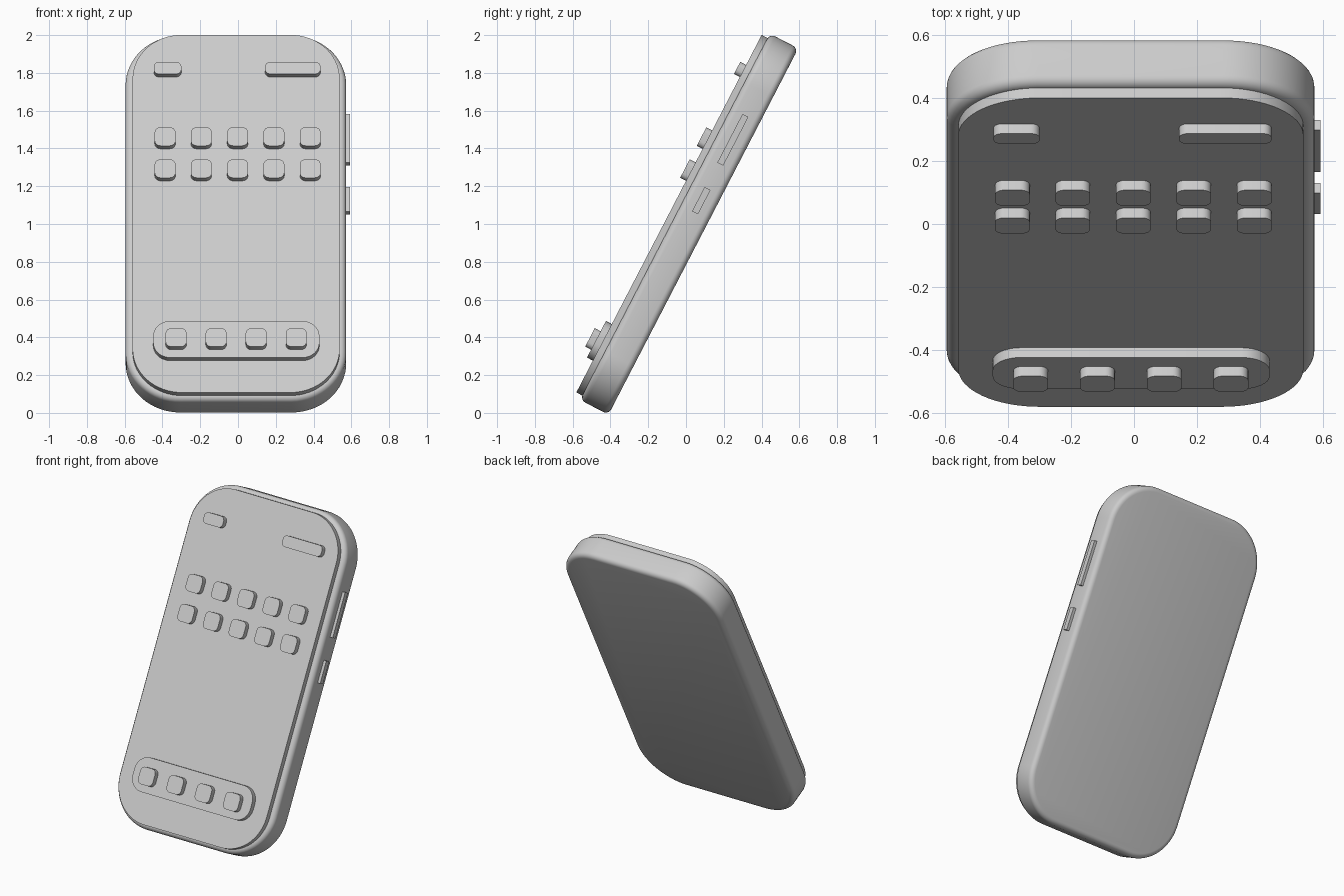
import bpy, bmesh
from math import radians, cos, sin, pi
from mathutils import Matrix

if "Cube" in bpy.data.objects:
    bpy.data.objects.remove(bpy.data.objects["Cube"])

# Local frame: x = across, z = along the phone, -y = out of the screen.
TILT = Matrix.Translation((0, 0, 1)) @ Matrix.Rotation(radians(-27.4), 4, 'X')


def slab(name, cx, cz, w, h, back, front, r, segs=6, bevel=0.0):
    """Rounded rectangle extruded from depth `back` to depth `front`."""
    bm = bmesh.new()
    pts = []
    for k, (sx, sz) in enumerate([(1, 1), (-1, 1), (-1, -1), (1, -1)]):
        for i in range(segs + 1):
            a = (k + i / segs) * pi / 2
            pts.append((cx + sx * (w / 2 - r) + r * cos(a),
                        cz + sz * (h / 2 - r) + r * sin(a)))
    face = bm.faces.new([bm.verts.new((x, -back, z)) for x, z in pts])
    ext = bmesh.ops.extrude_face_region(bm, geom=[face], use_keep_orig=True)
    moved = [v for v in ext['geom'] if isinstance(v, bmesh.types.BMVert)]
    bmesh.ops.translate(bm, verts=moved, vec=(0, back - front, 0))
    bmesh.ops.recalc_face_normals(bm, faces=bm.faces[:])
    if bevel:
        rim = [e for e in bm.edges if len(e.link_faces) == 2
               and e.calc_face_angle() > radians(60)]
        bmesh.ops.bevel(bm, geom=rim, offset=bevel, segments=5,
                        profile=0.5, affect='EDGES')
    mesh = bpy.data.meshes.new(name)
    bm.to_mesh(mesh)
    bm.free()
    ob = bpy.data.objects.new(name, mesh)
    bpy.context.collection.objects.link(ob)
    ob.matrix_world = TILT
    bpy.ops.object.select_all(action='DESELECT')
    ob.select_set(True)
    bpy.context.view_layer.objects.active = ob
    bpy.ops.object.shade_smooth_by_angle(angle=radians(35))
    return ob


def box(name, cx, cy, cz, sx, sy, sz):
    bpy.ops.mesh.primitive_cube_add(size=1)
    ob = bpy.context.object
    ob.name = name
    ob.data.transform(Matrix.Translation((cx, cy, cz)) @ Matrix.Diagonal((sx, sy, sz, 1)))
    ob.matrix_world = TILT


# Casing and screen plate
slab("casing", -0.011, 0.007, 1.168, 2.184, -0.10, 0.07, 0.29, 16, bevel=0.032)
slab("screen", -0.010, 0.007, 1.096, 2.132, 0.05, 0.105, 0.26, 16)

# Status bars at the top of the screen
slab("status_bar_left", -0.373, 0.858, 0.146, 0.072, 0.10, 0.14, 0.028)
slab("status_bar_right", 0.290, 0.858, 0.293, 0.072, 0.10, 0.14, 0.028)

# Two rows of icons
for row, z in enumerate((0.449, 0.258)):
    for i in range(5):
        slab(f"icon_{row}_{i}", -0.386 + 0.192 * i, z, 0.11, 0.11, 0.10, 0.14, 0.03)

# Dock with four icons
slab("dock", -0.009, -0.760, 0.88, 0.218, 0.10, 0.14, 0.09, 8)
for i in range(4):
    slab(f"dock_icon_{i}", -0.328 + 0.212 * i, -0.767, 0.11, 0.11, 0.13, 0.175, 0.03)

# Side buttons
box("power_button", 0.572, 0.015, 0.51, 0.04, 0.035, 0.29)
box("volume_button", 0.572, 0.015, 0.147, 0.04, 0.035, 0.145)
